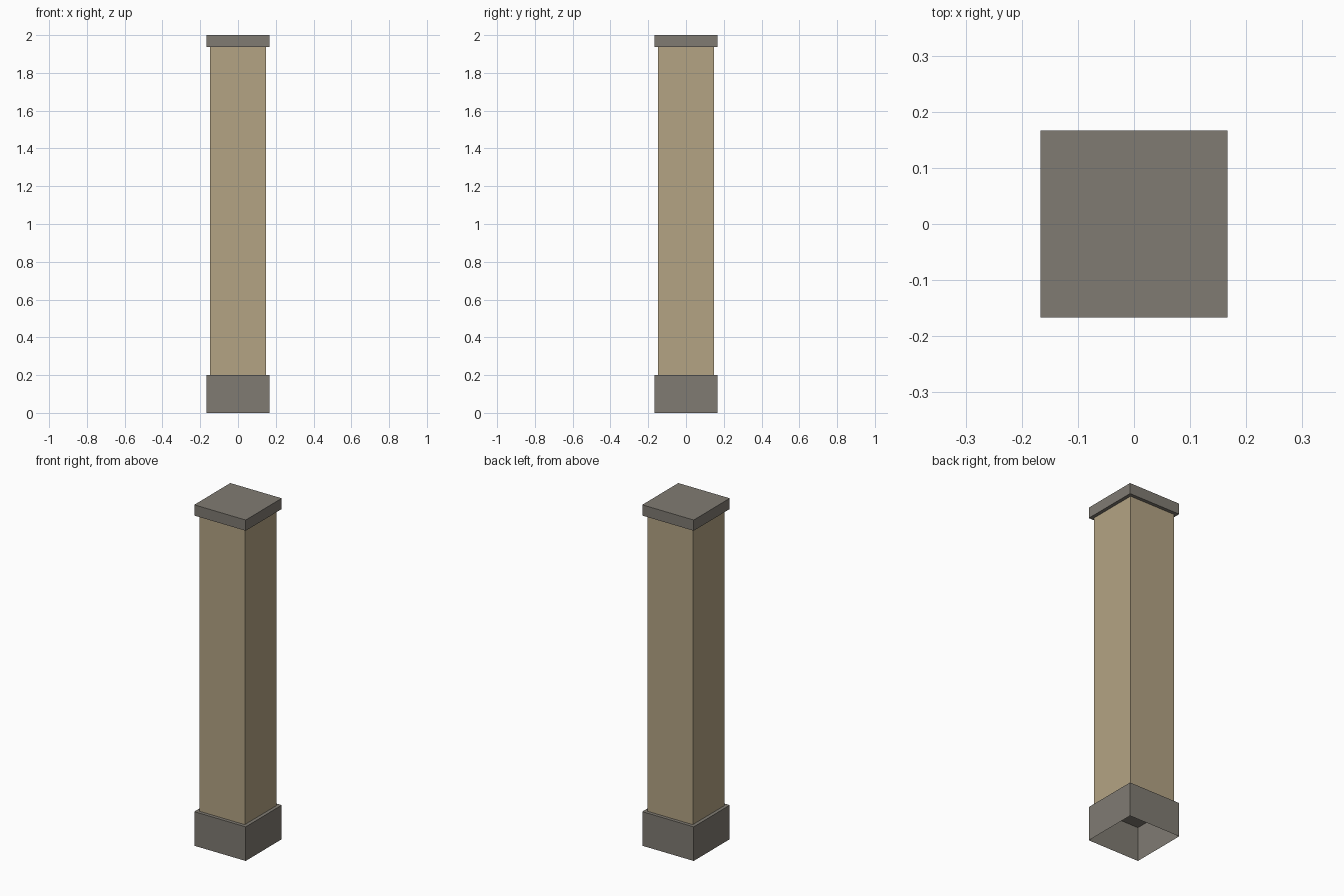
import bpy, bmesh

if "Cube" in bpy.data.objects:
    bpy.data.objects.remove(bpy.data.objects["Cube"])

def material(name, rgb):
    m = bpy.data.materials.new(name)
    m.diffuse_color = (*rgb, 1.0)
    m.use_nodes = True
    m.node_tree.nodes["Principled BSDF"].inputs["Base Color"].default_value = m.diffuse_color
    return m

stone = material("grey stone", (0.216, 0.198, 0.171))
tan = material("tan plaster", (0.456, 0.371, 0.231))

def block(name, half, z0, z1, mat, open_bottom=False, open_top=False):
    """Square block between two heights, optionally without end faces."""
    bm = bmesh.new()
    bmesh.ops.create_cube(bm, size=2.0)
    for v in bm.verts:
        v.co = (v.co.x * half, v.co.y * half, z1 if v.co.z > 0 else z0)
    bm.normal_update()
    drop = [f for f in bm.faces
            if (open_bottom and f.normal.z < -0.5) or (open_top and f.normal.z > 0.5)]
    bmesh.ops.delete(bm, geom=drop, context='FACES_ONLY')
    me = bpy.data.meshes.new(name)
    bm.to_mesh(me)
    bm.free()
    me.materials.append(mat)
    ob = bpy.data.objects.new(name, me)
    bpy.context.collection.objects.link(ob)
    return ob

# Plinth is hollow underneath, with its top closed
block("plinth", 0.167, 0.0, 0.2, stone, open_bottom=True)
# Plain shaft, ends hidden by plinth and cap
block("shaft", 0.147, 0.2, 1.937, tan, open_bottom=True, open_top=True)
# Flat cap slab
block("cap", 0.167, 1.937, 2.0, stone)
